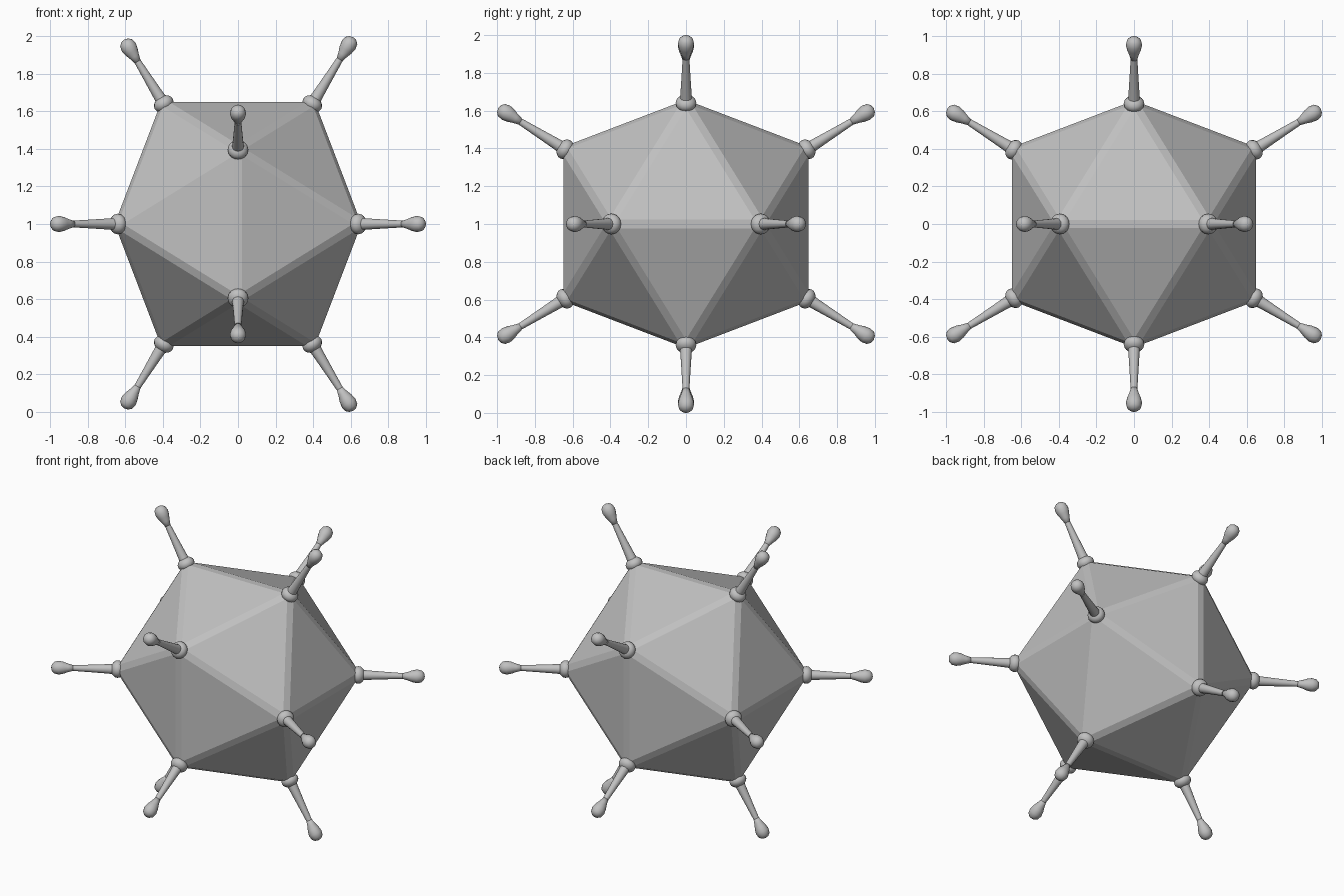
import bpy
import bmesh
import math
from mathutils import Vector

cube = bpy.data.objects.get("Cube")
if cube:
    bpy.data.objects.remove(cube, do_unlink=True)

CENTRE = Vector((0, 0, 1))
GOLDEN = (1 + math.sqrt(5)) / 2
HALF_EDGE = 0.406
SIDES = 16

# One plain grey for everything
grey = bpy.data.materials.new("grey")
grey.use_nodes = True
colour = (0.53, 0.53, 0.53, 1)
grey.diffuse_color = colour
grey.node_tree.nodes["Principled BSDF"].inputs["Base Color"].default_value = colour


def add_object(name, mesh):
    obj = bpy.data.objects.new(name, mesh)
    bpy.context.collection.objects.link(obj)
    obj.location = CENTRE
    return obj


def finish_mesh(bm, name, smooth):
    bmesh.ops.recalc_face_normals(bm, faces=bm.faces)
    for face in bm.faces:
        face.smooth = smooth
    mesh = bpy.data.meshes.new(name)
    bm.to_mesh(mesh)
    bm.free()
    mesh.materials.append(grey)
    return mesh


def lathe(name, profile):
    """Spin (radius, height) points about z, from the body centre outwards."""
    bm = bmesh.new()
    verts = [bm.verts.new((r, 0, h)) for r, h in profile]
    edges = [bm.edges.new(pair) for pair in zip(verts, verts[1:])]
    bmesh.ops.spin(bm, geom=verts + edges, cent=(0, 0, 0), axis=(0, 0, 1),
                   angle=math.tau, steps=SIDES)
    bmesh.ops.remove_doubles(bm, verts=bm.verts, dist=0.0005)
    return finish_mesh(bm, name, True)


# Corners of three crossed golden rectangles
a, b = HALF_EDGE, HALF_EDGE * GOLDEN
corners = []
for s in (-1, 1):
    for t in (-1, 1):
        corners += [Vector((s * a, 0, t * b)),
                    Vector((s * b, t * a, 0)),
                    Vector((0, s * b, t * a))]

# Twenty-sided body with narrow chamfered edges
bm = bmesh.new()
for corner in corners:
    bm.verts.new(corner)
bmesh.ops.convex_hull(bm, input=bm.verts)
bmesh.ops.bevel(bm, geom=bm.edges[:], offset=0.045, offset_type='WIDTH',
                segments=1, profile=0.5, affect='EDGES')
add_object("body", finish_mesh(bm, "body", False))

# Shared meshes for the three parts of a spike
knob = lathe("knob", [(0.055 * math.sin(k * math.pi / 10),
                       0.752 - 0.042 * math.cos(k * math.pi / 10))
                      for k in range(11)])
stem = lathe("stem", [(0.034, 0.75), (0.029, 0.82), (0.023, 0.93),
                      (0.018, 1.03), (0.017, 1.07)])
bulb = lathe("bulb", [(0, 1.025), (0.018, 1.03), (0.026, 1.06), (0.037, 1.09),
                      (0.043, 1.12), (0.037, 1.148), (0.021, 1.163), (0, 1.168)])

# A spike on every corner, pointing straight out
for corner in corners:
    turn = corner.to_track_quat('Z', 'Y')
    for mesh in (knob, stem, bulb):
        part = add_object("spike_" + mesh.name, mesh)
        part.rotation_mode = 'QUATERNION'
        part.rotation_quaternion = turn
        # Upper and lower right spikes are slightly shorter
        if corner.x < 0 and abs(corner.z) > 0.5 and mesh is not knob:
            part.scale = (1, 1, 0.987)
